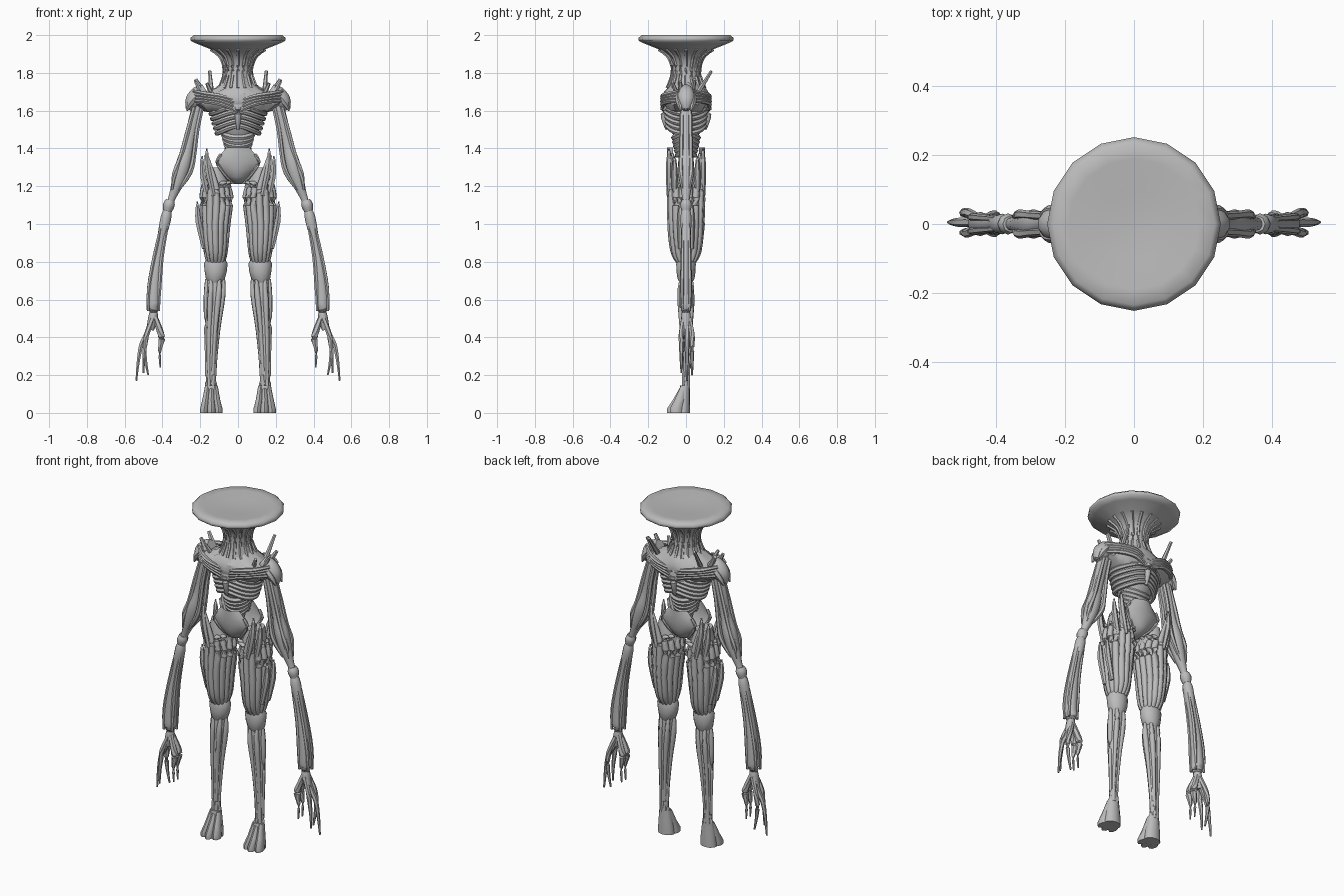
import bpy, bmesh, random
from math import sin, cos, pi, tau
from mathutils import Vector, Matrix

random.seed(4)
if "Cube" in bpy.data.objects:
    bpy.data.objects.remove(bpy.data.objects["Cube"])

grey = bpy.data.materials.new("plain_grey")
grey.use_nodes = True
tone = (0.5, 0.5, 0.5, 1)
grey.diffuse_color = tone
grey.node_tree.nodes["Principled BSDF"].inputs["Base Color"].default_value = tone


def finish(bm, name, pair=False, angle=0.9):
    """Turn a bmesh into one object, or into a left and a right one."""
    bmesh.ops.recalc_face_normals(bm, faces=bm.faces[:])
    for side in (("left_", "right_") if pair else ("",)):
        if side == "right_":
            bm.transform(Matrix.Scale(-1, 4, (1, 0, 0)))
            bmesh.ops.reverse_faces(bm, faces=bm.faces[:])
        me = bpy.data.meshes.new(side + name)
        bm.to_mesh(me)
        me.materials.append(grey)
        ob = bpy.data.objects.new(side + name, me)
        bpy.context.collection.objects.link(ob)
        bpy.ops.object.select_all(action='DESELECT')
        ob.select_set(True)
        bpy.context.view_layer.objects.active = ob
        bpy.ops.object.shade_smooth_by_angle(angle=angle)
    bm.free()


def skin(bm, rings, closed=False):
    """Bridge a list of point rings; cap the ends unless it is a loop."""
    vs = [[bm.verts.new(p) for p in r] for r in rings]
    n = len(vs[0])
    for a, b in zip(vs, vs[1:] + ([vs[0]] if closed else [])):
        for i in range(n):
            bm.faces.new((a[i], a[(i + 1) % n], b[(i + 1) % n], b[i]))
    if not closed:
        bm.faces.new(vs[0][::-1])
        bm.faces.new(vs[-1])


def stack(bm, levels, n=16, rough=0):
    """Horizontal ellipses: (centre x, centre y, z, radius x, radius y)."""
    rings = []
    for cx, cy, z, rx, ry in levels:
        ring = []
        for i in range(n):
            k = 1 + random.uniform(-rough, rough)
            a = tau * i / n
            ring.append((cx + rx * k * cos(a), cy + ry * k * sin(a),
                         z + random.uniform(-rough, rough) * 0.1))
        rings.append(ring)
    skin(bm, rings)


def smooth_path(pts, steps=3):
    """Catmull-Rom refinement of (x, y, z, radius) points."""
    p = [Vector(q) for q in pts]
    p = [p[0]] + p + [p[-1]]
    out = []
    for a, b, c, d in zip(p, p[1:], p[2:], p[3:]):
        for k in range(steps):
            t = k / steps
            out.append(0.5 * (2 * b + (c - a) * t + (2 * a - 5 * b + 4 * c - d) * t * t
                              + (3 * b - a - 3 * c + d) * t ** 3))
    return out + [p[-1]]


def tube(bm, pts, n=8, depth=1.0, steps=3, closed=False):
    """Round tube along (x, y, z, radius); depth squashes it front to back."""
    path = [Vector(q) for q in pts] if closed else smooth_path(pts, steps)
    rings = []
    m = len(path)
    for i, q in enumerate(path):
        before = path[i - 1] if closed or i else path[0]
        after = path[(i + 1) % m] if closed or i < m - 1 else path[-1]
        rot = (after - before).xyz.to_track_quat('Z', 'Y')
        r = max(q.w, 0.002)
        ring = []
        for j in range(n):
            off = rot @ Vector((r * cos(tau * j / n), r * sin(tau * j / n), 0))
            ring.append(q.xyz + Vector((off.x, off.y * depth, off.z)))
        rings.append(ring)
    skin(bm, rings, closed)


# Head: dished disc on a flared neck
bm = bmesh.new()
profile = [(1.60, .13), (1.66, .125), (1.72, .10), (1.78, .076), (1.84, .076), (1.89, .098),
           (1.925, .145), (1.955, .22), (1.97, .25), (1.985, .252), (2.0, .235),
           (1.998, .19), (1.99, .10), (1.986, .03)]
stack(bm, [(0, 0, z, r, r) for z, r in profile])
finish(bm, "disc_head", angle=1.1)
bm = bmesh.new()
for i in range(16):
    c, s = cos(tau * i / 16), sin(tau * i / 16)
    tube(bm, [(r * c, r * s, z, .009) for z, r in profile[2:7]], 5, steps=2)
finish(bm, "neck_tendons")

# Shoulder mantle with a ragged skin
bm = bmesh.new()
stack(bm, [(0, 0, 1.585, .13, .08), (0, 0, 1.60, .18, .105), (0, 0, 1.635, .225, .125),
           (0, 0, 1.66, .225, .13), (0, 0, 1.69, .19, .12), (0, 0, 1.72, .12, .10),
           (0, 0, 1.75, .08, .08)], 36, .05)
finish(bm, "mantle", angle=.6)
bm = bmesh.new()
for sy in (-1, 1):
    for k in range(4):
        tube(bm, [(.012, sy * .115, 1.60 + k * .018, .006), (.09, sy * .125, 1.635 + k * .014, .012),
                  (.17, sy * .09, 1.65 + k * .013, .013), (.235, sy * .035, 1.65 + k * .018, .008)], 6)
finish(bm, "mantle_folds", True)

# Shoulder caps and spikes
bm = bmesh.new()
tube(bm, [(.17, 0, 1.71, .035), (.205, 0, 1.685, .05), (.24, 0, 1.645, .045), (.262, 0, 1.605, .018)], 10)
for y in (-.035, 0, .035):
    tube(bm, [(.20, y, 1.70, .02), (.245, y, 1.65, .02), (.27, y * .8, 1.60, .005)], 6)
finish(bm, "shoulder_cap", True)
bm = bmesh.new()
for a, b, r in [((.14, .06, 1.69), (.15, .135, 1.81), .012), ((.18, .03, 1.69), (.225, .045, 1.765), .015),
                ((.19, -.03, 1.69), (.225, -.03, 1.755), .013), ((.14, -.05, 1.69), (.165, -.07, 1.745), .012)]:
    tube(bm, [(*a, r * 1.2), (*b, r * .7)], 6, steps=1)
finish(bm, "shoulder_spikes", True)

# Rib cage: core, wrapped ribs and sternum
bm = bmesh.new()
stack(bm, [(0, 0, 1.45, .07, .055), (0, 0, 1.50, .10, .085), (0, 0, 1.56, .13, .10), (0, 0, 1.63, .14, .10)], 20)
finish(bm, "chest_core")
bm = bmesh.new()
for k in range(6):
    z, w, d = 1.492 + k * .026, .112 + k * .008, .098 + k * .003
    ring = []
    for i in range(28):
        a = tau * i / 28
        ring.append((w * cos(a), d * sin(a), z + .028 * abs(sin(a)) ** 3 - .012 * abs(cos(a)), .0135))
    tube(bm, ring, 6, closed=True)
finish(bm, "ribs")
bm = bmesh.new()
for sy in (-1, 1):
    tube(bm, [(0, sy * .10, 1.50, .008), (0, sy * .115, 1.56, .016), (0, sy * .115, 1.62, .02)], 8)
finish(bm, "sternum_and_spine")

# Waist: stacked bands dipping in the middle
bm = bmesh.new()
stack(bm, [(0, 0, 1.30, .03, .03), (0, 0, 1.38, .05, .042), (0, 0, 1.48, .072, .055)], 12)
for k in range(5):
    w = .056 + k * .006
    ring = []
    for i in range(24):
        a = tau * i / 24
        ring.append((w * cos(a), (w * .8) * sin(a), 1.40 + k * .023 - .035 * abs(sin(a)), .0155))
    tube(bm, ring, 6, closed=True)
finish(bm, "waist_bands")

# Pelvis: front and back shields joined under the crotch
outline = [(1.405, .06, .10), (1.37, .09, .10), (1.33, .112, .098), (1.29, .09, .092),
           (1.25, .06, .078), (1.225, .035, .055), (1.212, .022, 0)]
for sy, name in ((-1, "front_pelvis_shield"), (1, "back_pelvis_shield")):
    bm = bmesh.new()
    rows = []
    for z, w, d in outline:
        rows.append([bm.verts.new((w * u / 4, sy * (d - .03 * (u / 4) ** 2 * min(1, d * 20)), z))
                     for u in range(-4, 5)])
    for a, b in zip(rows, rows[1:]):
        for i in range(8):
            bm.faces.new((a[i], a[i + 1], b[i + 1], b[i]))
    bmesh.ops.solidify(bm, geom=bm.faces[:], thickness=.012)
    for s in (-1, 1):
        tube(bm, [(s * w, sy * (d - .028), z, .009) for z, w, d in outline[1:6]], 6, steps=2)
    finish(bm, name)

# Thighs: core wrapped in strands that end in upright tips
bm = bmesh.new()
stack(bm, [(.118, 0, .79, .045, .045), (.115, 0, .90, .052, .062), (.118, 0, 1.05, .065, .075),
           (.11, 0, 1.20, .075, .075), (.12, 0, 1.30, .04, .06)], 14)
finish(bm, "thigh_core", True)
bm = bmesh.new()
for i in range(14):
    a = tau * (i + .5) / 14
    c, s = cos(a), sin(a)
    top = 1.22 if c < -.3 else (1.30 + .07 * abs(s) if c < .75 else 1.24)
    lean = .165 + .02 * c if c > -.3 else .085 + .06 * c
    tube(bm, [(.118 + .042 * c, .045 * s, .80, .010), (.118 + .048 * c, .066 * s, .86, .018),
              (.120 + .062 * c, .080 * s, 1.0, .020), (.114 + .074 * c, .083 * s, 1.14, .019),
              (.118 + .062 * c, .085 * s, 1.21, .015), (lean, .088 * s, top, .006)], 7)
finish(bm, "thigh_strands", True)
bm = bmesh.new()
for sy in (-1, 1):
    for x0, x1, z1, y1 in ((.13, .165, 1.40, .09), (.155, .19, 1.36, .06), (.18, .215, 1.12, .03)):
        tube(bm, [(x0, sy * y1, z1 - .25, .012), ((x0 + x1) / 2 + .012, sy * y1, z1 - .11, .017),
                  (x1, sy * y1, z1 - .03, .010), (x1, sy * y1, z1, .004)], 6)
finish(bm, "hip_tips", True)

# Knees and shins
bm = bmesh.new()
stack(bm, [(.125, 0, .675, .02, .025), (.12, 0, .71, .05, .045), (.118, 0, .745, .058, .05),
           (.118, 0, .79, .063, .052), (.118, 0, .815, .05, .045)], 12)
finish(bm, "knee", True)
bm = bmesh.new()
stack(bm, [(.143, 0, .13, .026, .018), (.143, 0, .25, .026, .02), (.137, 0, .45, .036, .03),
           (.126, 0, .62, .042, .036), (.122, 0, .71, .042, .032)], 12)
for i in range(6):
    c, s = cos(tau * i / 6), sin(tau * i / 6)
    tube(bm, [(.143 + .022 * c, .014 * s, .13, .010), (.143 + .022 * c, .016 * s, .25, .009),
              (.136 + .032 * c, .026 * s, .45, .012), (.124 + .042 * c, .035 * s, .62, .016),
              (.121 + .044 * c, .030 * s, .71, .009)], 7)
finish(bm, "shin", True)

# Feet: three toes spreading from the ankle
bm = bmesh.new()
stack(bm, [(.14, -.015, 0, .05, .036), (.14, -.012, .05, .046, .034), (.142, -.005, .145, .033, .026)], 12)
for x, reach in ((.103, -.052), (.141, -.066), (.179, -.052)):
    near = .14 + (x - .14) * .55
    stack(bm, [(x, reach, 0, .021, .034), (x, reach, .022, .021, .034),
               ((x + near) / 2 + .001, reach * .62, .07, .018, .028), (near, -.012, .14, .013, .017)], 8)
finish(bm, "foot", True)

# Upper arms: tapering limb, elbow swelling and cords
bm = bmesh.new()
tube(bm, [(.205, 0, 1.66, .03), (.235, 0, 1.54, .031), (.262, 0, 1.42, .030), (.288, 0, 1.32, .042),
          (.315, 0, 1.23, .036), (.345, 0, 1.15, .022), (.362, 0, 1.105, .018)], 10)
for sx, sy in ((1, .5), (-1, .5), (1, -.5), (-1, -.5)):
    tube(bm, [(.21 + sx * .02, sy * .04, 1.62, .012), (.24 + sx * .024, sy * .045, 1.50, .013),
              (.268 + sx * .034, sy * .05, 1.36, .013), (.295 + sx * .04, sy * .055, 1.27, .014),
              (.33 + sx * .018, sy * .04, 1.18, .006)], 6)
finish(bm, "upper_arm", True)

# Forearms with a collar at the joint
bm = bmesh.new()
tube(bm, [(.358, 0, 1.125, .024), (.366, 0, 1.10, .031), (.374, 0, 1.065, .022)], 8)
tube(bm, [(.372, 0, 1.08, .019), (.382, 0, 1.03, .030), (.408, 0, .91, .024), (.432, 0, .77, .030),
          (.445, 0, .64, .034), (.447, 0, .56, .034), (.447, 0, .525, .018)], 10)
for sx, sy in ((1, .5), (-1, .5), (1, -.5), (-1, -.5)):
    tube(bm, [(.388 + sx * .016, sy * .03, 1.0, .008), (.424 + sx * .02, sy * .035, .82, .011),
              (.444 + sx * .028, sy * .04, .66, .011), (.448 + sx * .028, sy * .04, .54, .007)], 6)
finish(bm, "forearm", True)

# Hands: palm, jointed fingers and a broad inner thumb
bm = bmesh.new()
tube(bm, [(.447, 0, .54, .02), (.45, 0, .50, .026), (.465, 0, .44, .02)], 8)
for y, knee, tip in ((-.025, (.49, .37), (.50, .21)), (.005, (.512, .36), (.538, .17)),
                     (.032, (.495, .35), (.475, .20))):
    tube(bm, [(.452, y * .5, .50, .014), (.482, y, .42, .014), (knee[0], y, knee[1], .013),
              ((knee[0] + tip[0]) / 2 + .004, y, (knee[1] + tip[1]) / 2, .009), (tip[0], y, tip[1], .005)], 6)
for y in (-.018, .02):
    tube(bm, [(.44, y * .4, .51, .014), (.412, y, .43, .018), (.404, y, .39, .019),
              (.414, y, .33, .010), (.412, y, .24, .004)], 6)
finish(bm, "hand", True)
